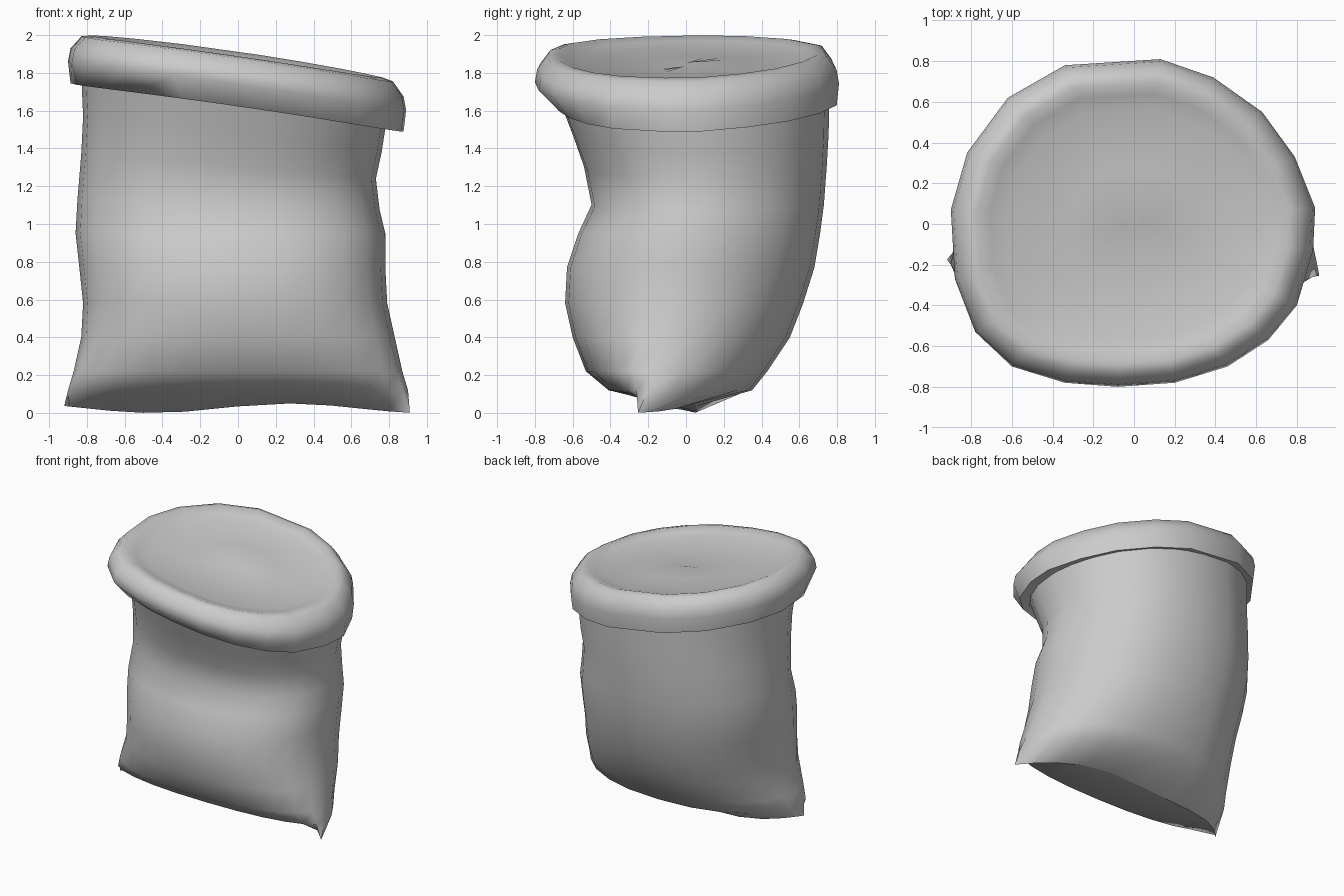
import bpy, math

def loft(name, rings, angle):
    """Skin a list of equal-length closed rings and cap the last one."""
    n = len(rings[0])
    verts = [p for r in rings for p in r]
    faces = [(i * n + j, i * n + (j + 1) % n, (i + 1) * n + (j + 1) % n, (i + 1) * n + j)
             for i in range(len(rings) - 1) for j in range(n)]
    faces.append(tuple(range(len(verts) - n, len(verts))))
    me = bpy.data.meshes.new(name)
    me.from_pydata(verts, [], faces)
    ob = bpy.data.objects.new(name, me)
    bpy.context.collection.objects.link(ob)
    bpy.ops.object.select_all(action='DESELECT')
    bpy.context.view_layer.objects.active = ob
    ob.select_set(True)
    bpy.ops.object.shade_smooth_by_angle(angle=math.radians(angle))
    return ob

# Sack body: z, x min, x max, y front, y back, y of the side seams
# (the first section is the closed bottom seam)
SECTIONS = [
    (0.025, -0.92, 0.91, 0.0, 0.0, 0.0),
    (0.12, -0.90, 0.90, -0.41, 0.35, -0.20),
    (0.22, -0.87, 0.87, -0.53, 0.43, -0.17),
    (0.40, -0.83, 0.83, -0.60, 0.55, -0.10),
    (0.58, -0.82, 0.79, -0.64, 0.62, -0.04),
    (0.77, -0.84, 0.78, -0.63, 0.68, 0.0),
    (0.95, -0.86, 0.78, -0.57, 0.71, 0.03),
    (1.10, -0.85, 0.75, -0.50, 0.73, 0.05),
    (1.30, -0.83, 0.73, -0.54, 0.745, 0.05),
    (1.47, -0.82, 0.76, -0.60, 0.755, 0.04),
    (1.68, -0.83, 0.79, -0.68, 0.76, 0.02),
]
SIDES = 24
body = []
for k, (z, x0, x1, yf, yb, ys) in enumerate(SECTIONS):
    tilt = 0.14 * min(1, max(0, (z - 0.95) / 0.6))
    ring = []
    for i in range(SIDES):
        t = 2 * math.pi * i / SIDES
        c, s = math.cos(t), math.sin(t)
        x = (x0 + x1) / 2 + (x1 - x0) / 2 * math.copysign(abs(c) ** 0.88, c)
        y = ys + ((yb if s > 0 else yf) - ys) * abs(s) ** (1.05 if s > 0 else 0.9)
        wave = 0
        if k == 0:  # the bottom seam waves slightly and its corners turn forward
            wave = 0.025 * math.cos((x - 0.27) * math.pi / 0.72)
            y = 0.05 - 0.05 * x - 0.27 * (x / 0.92) ** 4
        ring.append((x, y, z - tilt * x + wave))
    body.append(ring)
loft("sack_body", body, 75)

# Rolled cuff and shallow contents, following the plan outline of the rim
OUTLINE = [(0.89, 0.08), (0.79, 0.33), (0.63, 0.55), (0.39, 0.72), (0.13, 0.81),
           (-0.34, 0.78), (-0.62, 0.62), (-0.82, 0.35), (-0.90, 0.07), (-0.88, -0.27),
           (-0.78, -0.53), (-0.60, -0.70), (-0.34, -0.78), (-0.08, -0.80), (0.20, -0.78),
           (0.46, -0.70), (0.66, -0.57), (0.80, -0.40), (0.88, -0.13)]
# plan scale, height relative to the rim top, extra tuck at the front
PROFILE = [(0.86, -0.25, 0), (0.985, -0.265, 0.13), (1.0, -0.15, 0),
           (0.985, -0.08, 0), (0.92, -0.01, 0), (0.86, 0.0, 0), (0.79, -0.02, 0),
           (0.70, -0.045, 0), (0.35, -0.055, 0), (0.05, -0.055, 0)]
cuff = []
for f, dz, tuck in PROFILE:
    ring = []
    for x, y in OUTLINE:
        g = f - tuck * max(0, -y / 0.8) ** 2
        crown = 0.02 * (1 - (x * g / 0.9) ** 2)
        ring.append((x * g, y * g, 1.88 + dz - 0.145 * x * g + 0.015 * y + crown))
    cuff.append(ring)
loft("rolled_cuff", cuff, 75)
